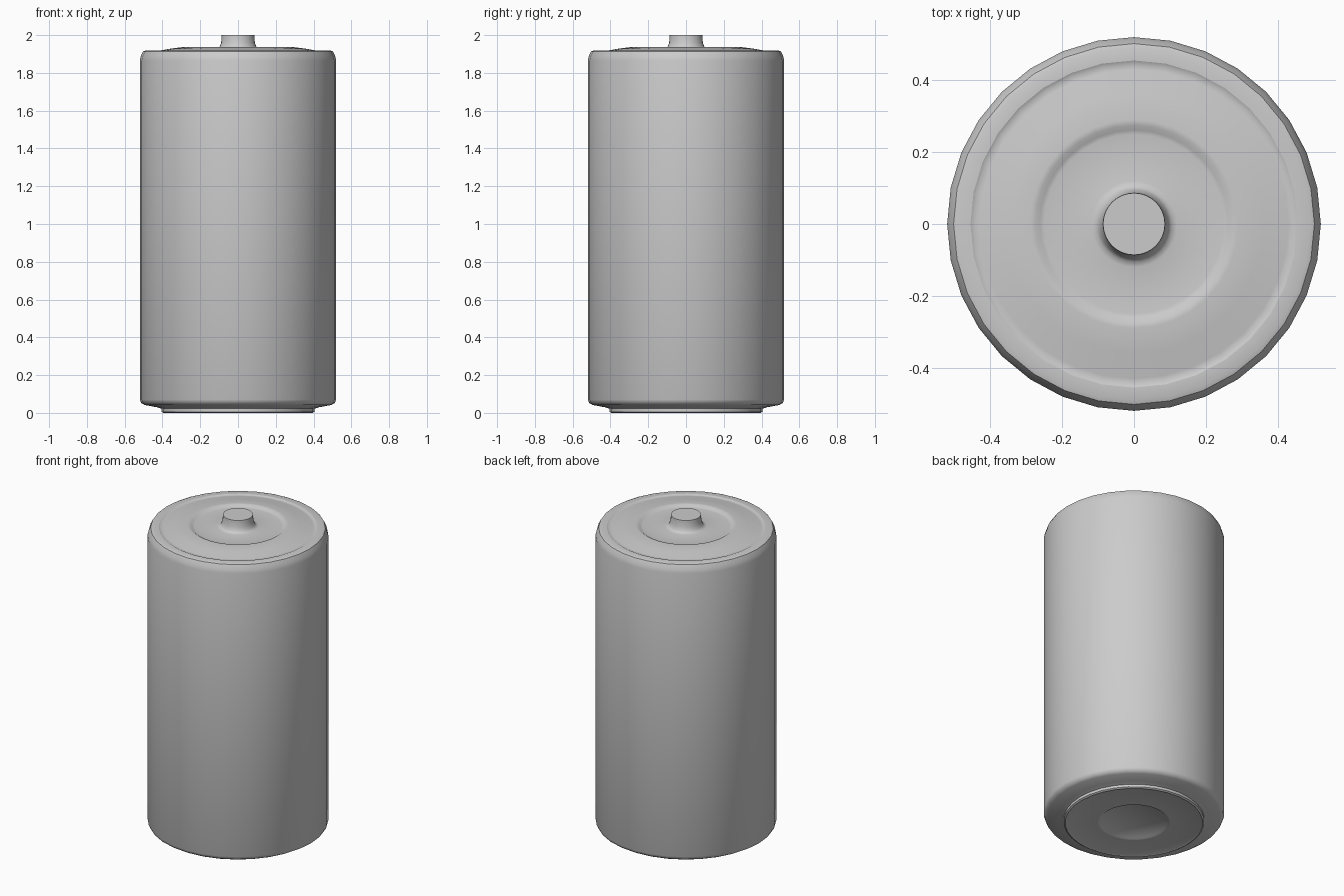
import bpy, bmesh, math

if "Cube" in bpy.data.objects:
    bpy.data.objects.remove(bpy.data.objects["Cube"])

SIDES = 32


def lathe(name, profile):
    """Revolve (radius, z) points around z; a zero radius closes with a pole."""
    bm = bmesh.new()
    rings = []
    for r, z in profile:
        if r == 0:
            rings.append([bm.verts.new((0, 0, z))] * SIDES)
        else:
            rings.append([bm.verts.new((r * math.cos(math.tau * i / SIDES),
                                        r * math.sin(math.tau * i / SIDES), z))
                          for i in range(SIDES)])
    for a, b in zip(rings, rings[1:]):
        for i in range(SIDES):
            j = (i + 1) % SIDES
            corners = list(dict.fromkeys((a[i], a[j], b[j], b[i])))
            bm.faces.new(corners)
    mesh = bpy.data.meshes.new(name)
    bm.to_mesh(mesh)
    bm.free()
    ob = bpy.data.objects.new(name, mesh)
    bpy.context.collection.objects.link(ob)
    bpy.ops.object.select_all(action='DESELECT')
    ob.select_set(True)
    bpy.context.view_layer.objects.active = ob
    bpy.ops.object.shade_smooth_by_angle(angle=math.radians(40))
    return ob


# Bottom contact plate with a shallow central dish
lathe("bottom_plate", [(0, 0.012), (0.19, 0.012), (0.20, 0.004), (0.21, 0.004),
                       (0.385, 0.004), (0.395, 0.0), (0.405, 0.006),
                       (0.405, 0.022)])

# Outer sleeve with rolled edges
lathe("casing", [(0.405, 0.022), (0.43, 0.030), (0.495, 0.042), (0.512, 0.052),
                 (0.52, 0.07), (0.52, 1.865), (0.514, 1.89), (0.502, 1.914),
                 (0.49, 1.918), (0.455, 1.918)])

# Domed top plate, recessed centre and positive terminal
lathe("top_terminal", [(0.455, 1.918), (0.445, 1.913), (0.43, 1.915),
                       (0.36, 1.928), (0.29, 1.937), (0.275, 1.936),
                       (0.262, 1.927), (0.25, 1.925), (0.12, 1.925),
                       (0.105, 1.929), (0.097, 1.940), (0.089, 1.96),
                       (0.087, 1.99), (0.086, 2.0), (0, 2.0)])
